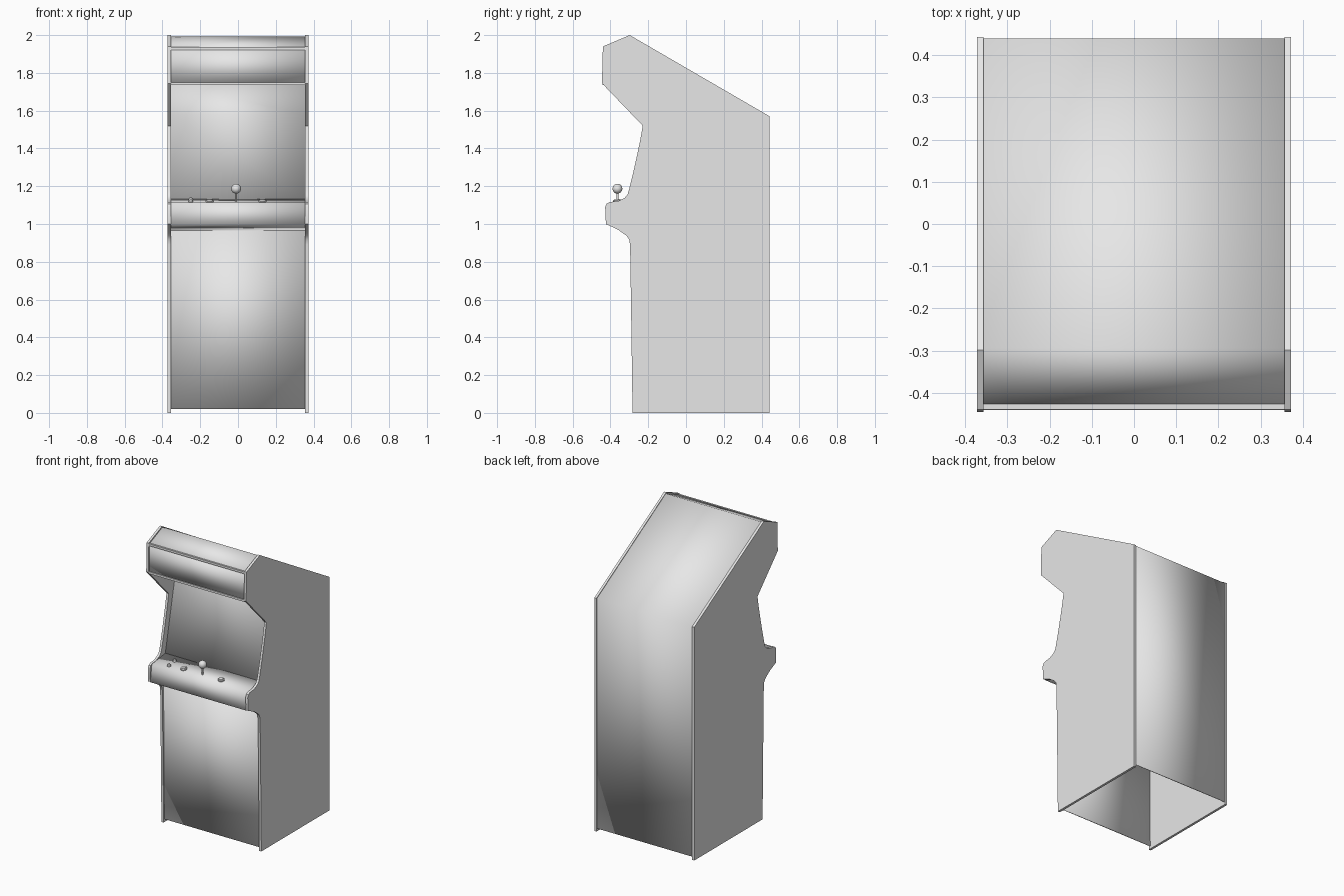
import bpy, bmesh, math

if "Cube" in bpy.data.objects:
    bpy.data.objects.remove(bpy.data.objects["Cube"])

def material(name, rgb):
    m = bpy.data.materials.new(name)
    m.diffuse_color = (*rgb, 1)
    m.use_nodes = True
    m.node_tree.nodes["Principled BSDF"].inputs["Base Color"].default_value = m.diffuse_color
    return m

GREY = material("light grey", (0.8, 0.8, 0.8))

def finish(name, bm, smooth=True):
    bmesh.ops.recalc_face_normals(bm, faces=bm.faces)
    me = bpy.data.meshes.new(name)
    bm.to_mesh(me)
    bm.free()
    ob = bpy.data.objects.new(name, me)
    bpy.context.collection.objects.link(ob)
    me.materials.append(GREY)
    if smooth:
        bpy.ops.object.select_all(action='DESELECT')
        ob.select_set(True)
        bpy.context.view_layer.objects.active = ob
        bpy.ops.object.shade_smooth_by_angle(angle=math.radians(30))
    return ob

def slab(name, profile, x0, x1):
    """Closed (y, z) profile extruded along x."""
    bm = bmesh.new()
    face = bm.faces.new([bm.verts.new((x0, y, z)) for y, z in profile])
    ext = bmesh.ops.extrude_face_region(bm, geom=[face])
    bmesh.ops.translate(bm, vec=(x1 - x0, 0, 0),
                        verts=[v for v in ext["geom"] if isinstance(v, bmesh.types.BMVert)])
    return finish(name, bm)

def sheet(name, path, thick=0.006, half=0.357):
    """Open (y, z) path swept across the width as a thin bent panel."""
    bm = bmesh.new()
    rows = [[bm.verts.new((x, y, z)) for x in (-half, half)] for y, z in path]
    for a, b in zip(rows, rows[1:]):
        bm.faces.new((a[0], a[1], b[1], b[0]))
    ob = finish(name, bm)
    mod = ob.modifiers.new("thickness", 'SOLIDIFY')
    mod.thickness = thick
    mod.offset = 0
    mod.use_even_offset = True
    return ob

def lathe(name, profile, loc, tilt=0.0, segs=24):
    """(radius, height) profile turned around an axis."""
    bm = bmesh.new()
    verts = [bm.verts.new((r, 0, h)) for r, h in profile]
    edges = [bm.edges.new(p) for p in zip(verts, verts[1:])]
    bmesh.ops.spin(bm, geom=verts + edges, axis=(0, 0, 1), cent=(0, 0, 0),
                   angle=math.tau, steps=segs, use_duplicate=False)
    bmesh.ops.remove_doubles(bm, verts=bm.verts, dist=1e-5)
    ob = finish(name, bm)
    ob.location = loc
    ob.rotation_euler.x = tilt
    return ob

# Side panels: cabinet silhouette
side = [(-0.283, 0), (0.443, 0), (0.443, 1.57), (-0.298, 2.0), (-0.44, 1.94),
        (-0.445, 1.745), (-0.229, 1.52), (-0.243, 1.44), (-0.26, 1.36),
        (-0.28, 1.27), (-0.302, 1.18), (-0.31, 1.155), (-0.325, 1.138),
        (-0.36, 1.121), (-0.405, 1.116), (-0.42, 1.107), (-0.428, 1.09),
        (-0.424, 1.0), (-0.36, 0.97), (-0.315, 0.938), (-0.301, 0.918),
        (-0.296, 0.89), (-0.29, 0.5)]
slab("left_side_panel", side, -0.372, -0.356)
slab("right_side_panel", side, 0.356, 0.372)

# Panels across the width
sheet("back_and_roof", [(0.437, 0.02), (0.437, 1.565), (-0.294, 1.99),
                        (-0.432, 1.93)])
sheet("marquee_panel", [(-0.429, 1.925), (-0.432, 1.745)])
sheet("hood_underside", [(-0.436, 1.738), (-0.13, 1.738)])
sheet("screen", [(-0.131, 1.738), (-0.165, 1.58), (-0.262, 1.13)])
sheet("control_panel", [(-0.262, 1.13), (-0.405, 1.11), (-0.42, 1.0),
                        (-0.276, 0.968)])
sheet("lower_front_panel", [(-0.28, 0.97), (-0.272, 0.02)])

# Lips that hold the marquee
for name, y, z in (("marquee_lower_lip", -0.437, 1.742),
                   ("marquee_upper_lip", -0.435, 1.929)):
    slab(name, [(y - .004, z - .007), (y + .008, z - .007),
                (y + .008, z + .007), (y - .004, z + .007)], -0.357, 0.357)

# Controls on the sloping deck
TILT = math.atan2(0.02, 0.143)
def deck(y):
    return 1.113 + (y + 0.405) * 0.14

ball = [(0.026 * math.sin(a * math.pi / 12), 0.068 - 0.026 * math.cos(a * math.pi / 12))
        for a in range(13)]
lathe("joystick_ball", ball, (-0.01, -0.363, deck(-0.363)))
lathe("joystick_shaft", [(0.005, 0), (0.005, 0.05)], (-0.01, -0.363, deck(-0.363)), 0, 12)

def button(name, x, y, r, h):
    lathe(name, [(r, -0.002), (r, h * 0.5), (r * 0.85, h * 0.75), (r * 0.65, h * 0.75),
                 (r * 0.6, h), (0, h)], (x, y, deck(y)), TILT)

button("left_button", -0.15, -0.363, 0.021, 0.013)
button("right_button", 0.13, -0.363, 0.021, 0.013)
button("front_start_button", -0.25, -0.375, 0.012, 0.012)
button("rear_start_button", -0.25, -0.315, 0.012, 0.014)
